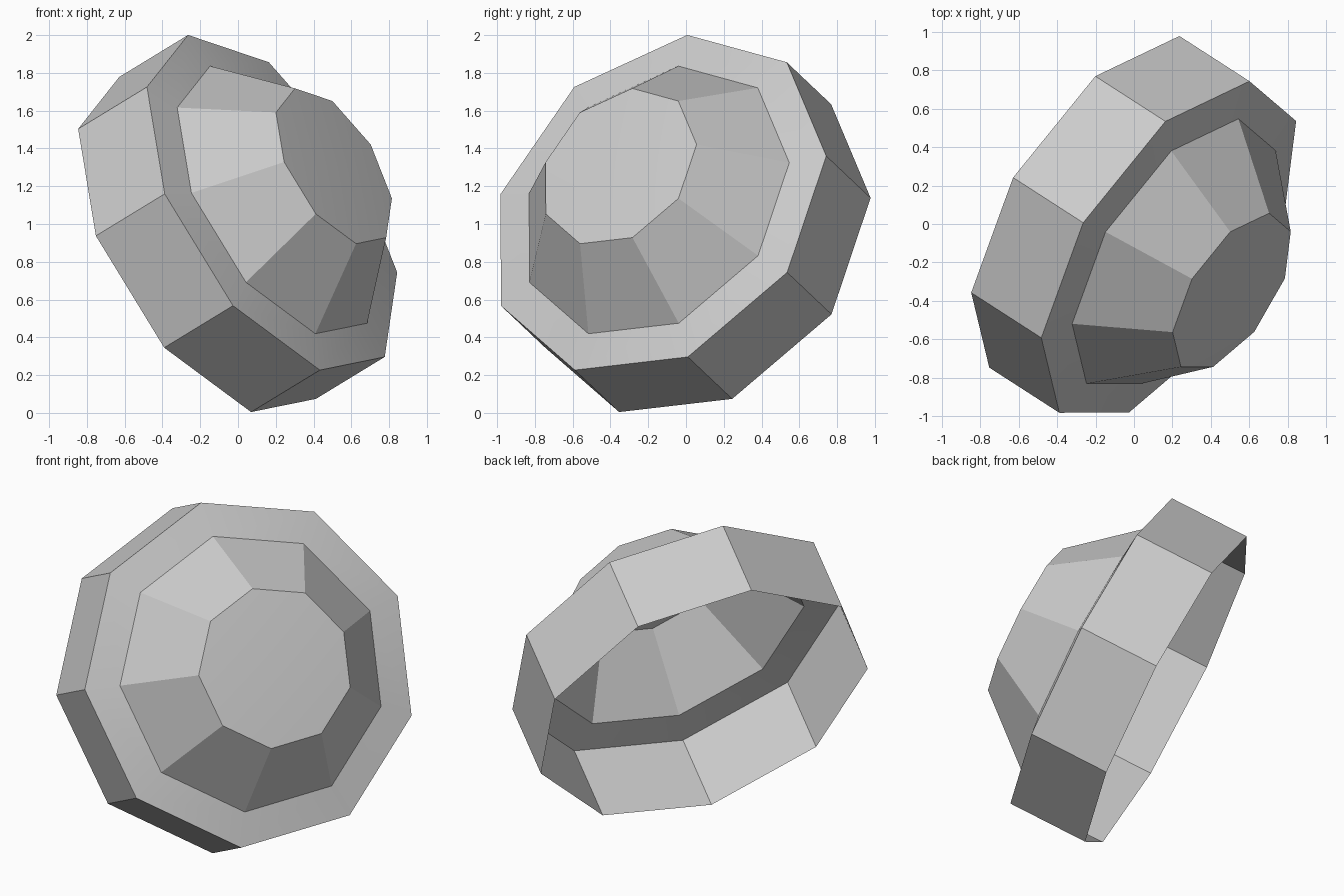
import bpy, bmesh, math
from mathutils import Vector, Matrix

cube = bpy.data.objects.get("Cube")
if cube:
    bpy.data.objects.remove(cube, do_unlink=True)

SIDES = 9

# Plain grey material
grey = bpy.data.materials.new("plain_grey")
grey.use_nodes = True
colour = (0.6, 0.6, 0.6, 1)
grey.diffuse_color = colour
grey.node_tree.nodes["Principled BSDF"].inputs["Base Color"].default_value = colour

# Tilted frame: local z is the axis of the bowl, local x points at one corner
axis = Vector((0.748, -0.482, 0.456)).normalized()
corner = Vector((0.41, 0.877, 0.252))
corner = (corner - axis * corner.dot(axis)).normalized()
side = axis.cross(corner)
frame = Matrix((corner, side, axis)).transposed().to_4x4()
frame.translation = (0.184, -0.146, 1.104)

# Profile (radius, height along the axis): open rim, shoulder, sloping wall, cap
profile = [(1.014, -0.487), (1.014, 0), (0.81, 0.035), (0.47, 0.435)]
cap_height = 0.455

bm = bmesh.new()
rings = []
for radius, height in profile:
    angles = [math.tau * i / SIDES for i in range(SIDES)]
    rings.append([bm.verts.new((radius * math.cos(a), radius * math.sin(a), height))
                  for a in angles])

# Open-backed shell
for low, high in zip(rings, rings[1:]):
    for i in range(SIDES):
        j = (i + 1) % SIDES
        bm.faces.new((low[i], low[j], high[j], high[i]))

# Gently raised cap
tip = bm.verts.new((0, 0, cap_height))
for i in range(SIDES):
    bm.faces.new((rings[-1][i], rings[-1][(i + 1) % SIDES], tip))

bm.transform(frame)
mesh = bpy.data.meshes.new("faceted_lid")
bm.to_mesh(mesh)
bm.free()
mesh.materials.append(grey)
lid = bpy.data.objects.new("faceted_lid", mesh)
bpy.context.collection.objects.link(lid)

# Smooth only the shallow shoulder and cap facets
bpy.ops.object.select_all(action="DESELECT")
lid.select_set(True)
bpy.context.view_layer.objects.active = lid
bpy.ops.object.shade_smooth_by_angle(angle=math.radians(25))
